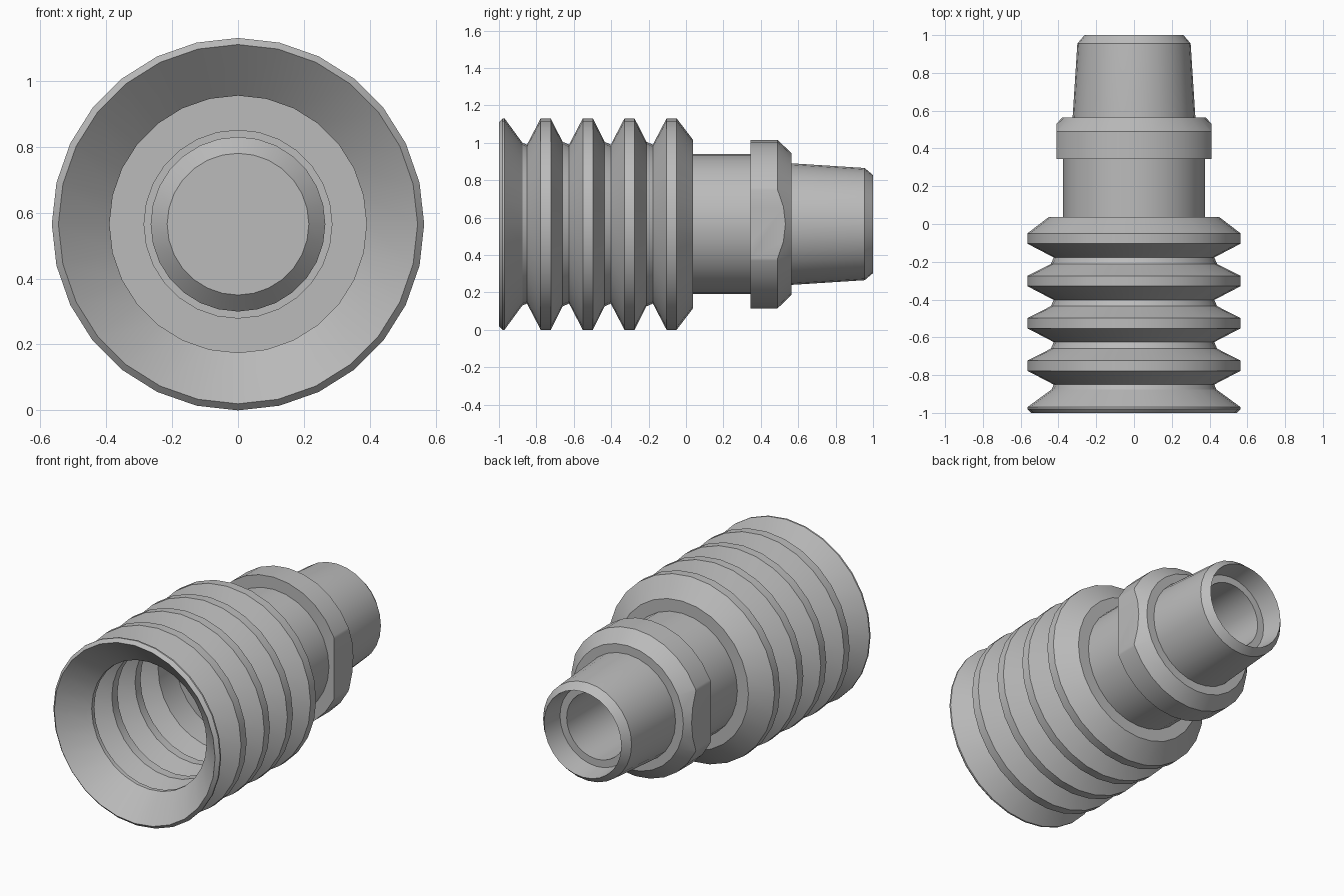
import bpy, bmesh, math
from mathutils import Vector

cube = bpy.data.objects.get("Cube")
if cube:
    bpy.data.objects.remove(cube, do_unlink=True)

AXIS_Z = 0.565
SIDES = 28

grey = bpy.data.materials.new("plain grey")
grey.use_nodes = True
colour = (0.5, 0.5, 0.5, 1)
grey.diffuse_color = colour
grey.node_tree.nodes["Principled BSDF"].inputs["Base Color"].default_value = colour


def lathe(name, profile, closed=True, flat=None):
    """Turn (y, radius) points about the long axis; flat cuts both sides at that x."""
    bm = bmesh.new()
    verts = [bm.verts.new((0, y, r)) for y, r in profile]
    edges = [bm.edges.new(pair) for pair in zip(verts, verts[1:])]
    if closed:
        edges.append(bm.edges.new((verts[-1], verts[0])))
    bmesh.ops.spin(bm, geom=verts + edges, cent=(0, 0, 0), axis=(0, 1, 0),
                   angle=math.tau, steps=SIDES, use_merge=False)
    bmesh.ops.remove_doubles(bm, verts=bm.verts, dist=0.0005)
    if flat:
        for side in (1, -1):
            cut = bmesh.ops.bisect_plane(
                bm, geom=bm.verts[:] + bm.edges[:] + bm.faces[:],
                plane_co=(side * flat, 0, 0), plane_no=(side, 0, 0), clear_outer=True)
            rim = [e for e in cut["geom_cut"] if isinstance(e, bmesh.types.BMEdge)]
            bmesh.ops.holes_fill(bm, edges=rim, sides=0)
    bmesh.ops.recalc_face_normals(bm, faces=bm.faces)
    bmesh.ops.translate(bm, verts=bm.verts, vec=Vector((0, 0, AXIS_Z)))
    mesh = bpy.data.meshes.new(name)
    bm.to_mesh(mesh)
    bm.free()
    mesh.materials.append(grey)
    obj = bpy.data.objects.new(name, mesh)
    bpy.context.collection.objects.link(obj)
    bpy.ops.object.select_all(action="DESELECT")
    obj.select_set(True)
    bpy.context.view_layer.objects.active = obj
    bpy.ops.object.shade_smooth_by_angle(angle=math.radians(28))
    return obj


# Bellows: flared lip, four ribs outside, matching hollows inside
ribs = [-0.75, -0.525, -0.302, -0.077]
outer = [(-1, 0.545), (-0.98, 0.565), (-0.97, 0.565), (-0.875, 0.435)]
inner = [(-1, 0.545), (-0.86, 0.39)]
for rib in ribs:
    outer += [(rib - 0.1, 0.425), (rib - 0.027, 0.565), (rib + 0.027, 0.565)]
    if rib != ribs[-1]:
        outer.append((rib + 0.09, 0.44))
        inner += [(rib - 0.085, 0.39), (rib - 0.02, 0.5),
                  (rib + 0.02, 0.5), (rib + 0.085, 0.39)]
outer.append((0.038, 0.45))
inner += [(-0.16, 0.39), (-0.05, 0.39), (-0.05, 0.285), (0.038, 0.285)]
lathe("bellows", outer + inner[:0:-1])

# Fitting: chamfered plug inside the bellows, neck, tapered spout, stepped bore
lathe("fitting", [
    (-0.1, 0), (-0.1, 0.215), (-0.05, 0.265), (0.03, 0.265), (0.03, 0.375),
    (0.4, 0.375), (0.4, 0.325), (0.565, 0.325), (0.955, 0.3), (1, 0.262),
    (0.87, 0.245), (0.87, 0.2), (0.3, 0.2), (0.3, 0)], closed=False)

# Collar with a flat on each side
lathe("collar", [(0.345, 0.36), (0.345, 0.45), (0.49, 0.45),
                 (0.565, 0.378), (0.565, 0.315)], flat=0.41)
